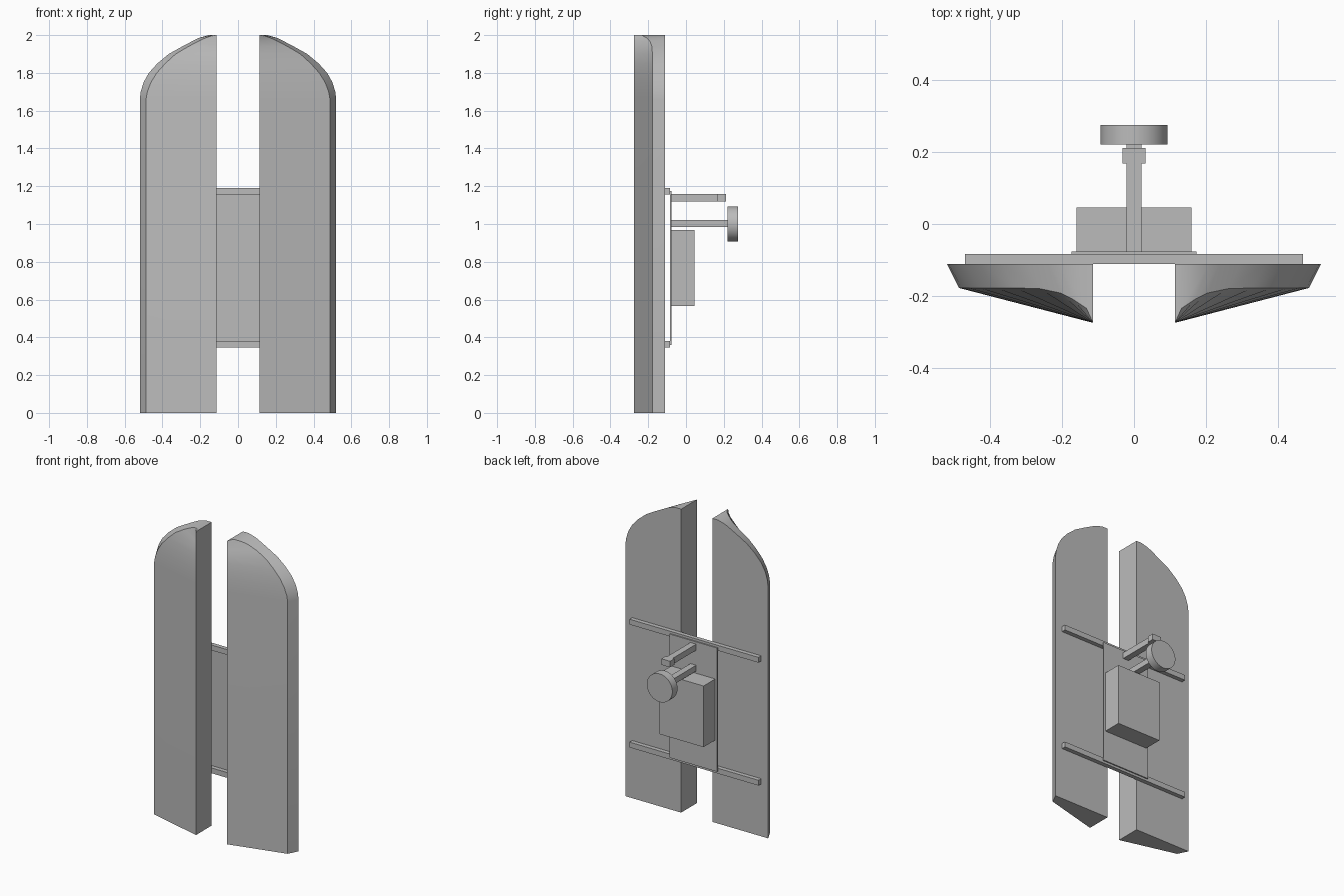
import bpy, bmesh, math

cube = bpy.data.objects.get("Cube")
if cube:
    bpy.data.objects.remove(cube, do_unlink=True)

grey = bpy.data.materials.new("plain_grey")
grey.use_nodes = True
colour = (0.5, 0.5, 0.5, 1)
grey.diffuse_color = colour
grey.node_tree.nodes["Principled BSDF"].inputs["Base Color"].default_value = colour


def finish(name, bm):
    bmesh.ops.recalc_face_normals(bm, faces=bm.faces)
    mesh = bpy.data.meshes.new(name)
    bm.to_mesh(mesh)
    bm.free()
    mesh.materials.append(grey)
    obj = bpy.data.objects.new(name, mesh)
    bpy.context.collection.objects.link(obj)
    return obj


def smooth(obj, degrees):
    bpy.ops.object.select_all(action="DESELECT")
    obj.select_set(True)
    bpy.context.view_layer.objects.active = obj
    bpy.ops.object.shade_smooth_by_angle(angle=math.radians(degrees))


def box(name, half_width, y0, y1, z0, z1):
    bm = bmesh.new()
    bmesh.ops.create_cube(bm, size=1)
    for v in bm.verts:
        v.co.x *= 2 * half_width
        v.co.y = y0 if v.co.y < 0 else y1
        v.co.z = z0 if v.co.z < 0 else z1
    return finish(name, bm)


INNER, DECK, KEEL = 0.114, -0.112, -0.275

# Hull stations: height, deck edge x, chine x, chine y
stations = [
    (0, 0.52, 0.487, -0.178),
    (1.66, 0.52, 0.487, -0.178),
    (1.70, 0.515, 0.48, -0.178),
    (1.75, 0.50, 0.461, -0.178),
    (1.80, 0.472, 0.43, -0.178),
    (1.85, 0.427, 0.385, -0.178),
    (1.90, 0.367, 0.33, -0.178),
    (1.94, 0.295, 0.262, -0.18),
    (1.97, 0.238, 0.205, -0.192),
    (1.985, 0.208, 0.172, -0.208),
    (2.0, 0.155, 0.132, -0.235),
]


def hull(name, side):
    bm = bmesh.new()
    rings = []
    for z, deck_x, chine_x, chine_y in stations:
        section = [(INNER, DECK), (deck_x, DECK), (chine_x, chine_y), (INNER, KEEL)]
        rings.append([bm.verts.new((side * x, y, z)) for x, y in section])
    for low, high in zip(rings, rings[1:]):
        for i in range(4):
            j = (i + 1) % 4
            bm.faces.new((low[i], low[j], high[j], high[i]))
    bm.faces.new(rings[0])
    bm.faces.new(rings[-1])
    smooth(finish(name, bm), 28)


hull("left_hull", 1)
hull("right_hull", -1)

# Cross rails and mounting plate joining the hulls
box("lower_rail", 0.47, DECK, -0.084, 0.345, 0.38)
box("upper_rail", 0.47, DECK, -0.084, 1.155, 1.19)
box("mounting_plate", 0.174, -0.084, -0.076, 0.36, 1.175)

# Seat block and the two arms
box("seat_block", 0.16, -0.076, 0.046, 0.565, 0.968)
box("upper_arm", 0.021, -0.076, 0.17, 1.12, 1.16)
box("upper_arm_head", 0.032, 0.168, 0.212, 1.12, 1.16)
box("lower_arm", 0.021, -0.076, 0.222, 0.983, 1.021)

# Round disc on the lower arm
bm = bmesh.new()
bmesh.ops.create_cone(bm, cap_ends=True, segments=48, radius1=0.093,
                      radius2=0.093, depth=0.054)
for v in bm.verts:
    x, y, z = v.co
    v.co = (x, 0.248 + z, 1.0 + y)
smooth(finish("disc", bm), 30)
